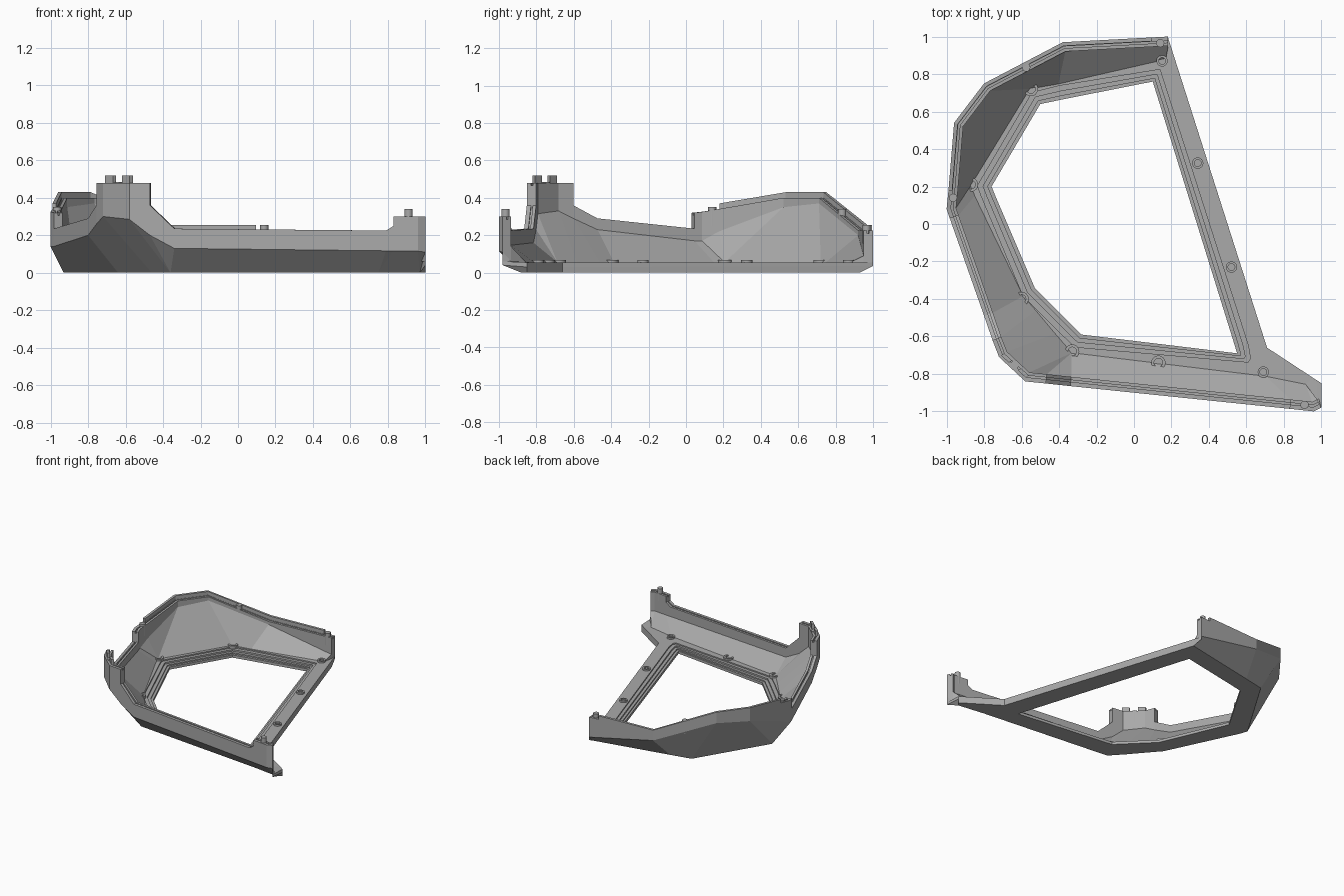
import bpy, bmesh, math
from mathutils import Vector

if "Cube" in bpy.data.objects:
    bpy.data.objects.remove(bpy.data.objects["Cube"], do_unlink=True)

grey = bpy.data.materials.new("plain grey")
grey.use_nodes = True
grey.diffuse_color = (0.4, 0.4, 0.4, 1)
grey.node_tree.nodes["Principled BSDF"].inputs["Base Color"].default_value = (0.4, 0.4, 0.4, 1)

FLOOR = 0.055      # top of the floor ring
WALL = 0.05        # wall thickness


def finish(bm, name, smooth=False):
    bmesh.ops.remove_doubles(bm, verts=bm.verts, dist=0.0005)
    bmesh.ops.recalc_face_normals(bm, faces=bm.faces)
    mesh = bpy.data.meshes.new(name)
    bm.to_mesh(mesh)
    bm.free()
    mesh.materials.append(grey)
    obj = bpy.data.objects.new(name, mesh)
    bpy.context.collection.objects.link(obj)
    if smooth:
        bpy.ops.object.select_all(action='DESELECT')
        obj.select_set(True)
        bpy.context.view_layer.objects.active = obj
        bpy.ops.object.shade_smooth_by_angle(angle=math.radians(35))
    return obj


def loft(name, sections, closed):
    """Skin a row of equal closed sections."""
    bm = bmesh.new()
    rows = [[bm.verts.new(p) for p in section] for section in sections]
    pairs = list(zip(rows, rows[1:]))
    if closed:
        pairs.append((rows[-1], rows[0]))
    else:
        bm.faces.new(rows[0])
        bm.faces.new(rows[-1])
    size = len(rows[0])
    for a, b in pairs:
        for i in range(size):
            j = (i + 1) % size
            bm.faces.new((a[i], a[j], b[j], b[i]))
    return finish(bm, name)


# Floor corners: outer edge of the flat underside, and the window corner beside it
corners = {
    "rear": ((0.2, 0.93), (0.1, 0.76)),
    "rear_mid": ((-0.42, 0.805), (-0.38, 0.665)),
    "rear_right": ((-0.59, 0.77), (-0.5, 0.64)),
    "side": ((-0.93, 0.21), (-0.76, 0.2)),
    "side_low": ((-0.91, 0.15), (-0.74, 0.15)),
    "front_right": ((-0.64, -0.42), (-0.53, -0.34)),
    "tower_a": ((-0.57, -0.5), (-0.46, -0.41)),
    "tower_b": ((-0.46, -0.63), (-0.36, -0.51)),
    "front": ((-0.36, -0.74), (-0.28, -0.59)),
    "front_end": ((0.75, -0.85), (0.55, -0.69)),
    "tip": ((0.97, -0.88), (0.55, -0.69)),
    "wing": ((1.0, -0.85), (0.55, -0.69)),
    "rail": ((0.71, -0.66), (0.535, -0.64)),
}

# Wall stations: x, y, crease height, top heights, floor corner
stations = [
    (0.18, 1.0, 0.06, (FLOOR, 0.225), "rear"),
    (-0.38, 0.97, 0.17, (0.225,), "rear_mid"),
    (-0.8, 0.75, 0.34, (0.4,), "rear_right"),
    (-0.96, 0.54, 0.32, (0.4,), "side"),
    (-0.99, 0.18, 0.19, (0.34,), "side"),
    (-1.0, 0.08, 0.14, (0.325,), "side"),
    (-0.983, 0.03, 0.14, (0.32, 0.235), "side_low"),
    (-0.8, -0.49, 0.2, (0.29,), "front_right"),
    (-0.755, -0.62, 0.26, (0.36, 0.48), "tower_a"),
    (-0.72, -0.71, 0.3, (0.48,), "tower_b"),
    (-0.58, -0.84, 0.285, (0.48,), "front"),
    (-0.47, -0.851, 0.2, (0.48, 0.36), "front"),
    (-0.34, -0.865, 0.13, (0.235,), "front"),
    (0.79, -0.982, 0.117, (0.225,), "front_end"),
    (0.83, -0.986, 0.116, (0.25, 0.3), "front_end"),
    (0.96, -1.0, 0.115, (0.3,), "tip"),
    (1.0, -0.98, 0.11, (0.3, 0.06), "tip"),
]
path = [Vector(s[:2]) for s in stations]


def inward(i):
    """Mitred inward normal of the wall path."""
    near = []
    for a, b in ((i - 1, i), (i, i + 1)):
        if a >= 0 and b < len(path):
            d = (path[b] - path[a]).normalized()
            near.append(Vector((-d.y, d.x)))
    total = sum(near, Vector((0, 0))).normalized()
    return total / total.dot(near[0])


def section(outer, normal, crease, top, key):
    """Cross-section through floor ring, sloped skirt, wall and window rim."""
    base, window = (Vector(p) for p in corners[key])
    span = (window - base).length
    step = (window - base) / span
    walled = top > 0.1
    low = min(crease, top - 0.02)
    groove = top - (0.015 if walled else 0)
    rim = [(window - step * d, z) for d, z in
           ((0.075, FLOOR), (0.075, 0.045), (0.045, 0.045), (0.045, 0.032), (0.02, 0.032), (0.02, 0.022))]
    pts = [(window, 0), (base, 0), (outer, low), (outer, top)]
    pts += [(outer + normal * f, z) for f, z in
            ((0.45, top), (0.45, groove), (0.65, groove), (0.65, top), (1, top))]
    pts += [(outer + normal, min(crease + 0.03, top)), (base + step * 0.06, FLOOR)]
    pts += rim + [(window, 0.022)]
    return [(p.x, p.y, z) for p, z in pts]


# Main shell: walls plus the low straight rail that closes the ring
sections = []
for i, (x, y, crease, tops, key) in enumerate(stations):
    for top in tops:
        sections.append(section(path[i], inward(i) * WALL, crease, top, key))
for key in ("wing", "rail"):
    base, window = (Vector(p) for p in corners[key])
    sections.append(section(base, (window - base).normalized() * 0.03, 0.03, FLOOR, key))
loft("frame_shell", sections, True)


# Raised lip on the rear wall
def lip_section(p, normal, z):
    q = p + normal * 0.02
    return [(p.x, p.y, z - 0.01), (q.x, q.y, z - 0.01), (q.x, q.y, z + 0.03), (p.x, p.y, z + 0.03)]


lip = [lip_section(path[i], inward(i), stations[i][3][-1]) for i in range(5)]
start = path[0].lerp(path[1], 0.15)
lip[0] = lip_section(start, inward(0), 0.225)
loft("rear_lip", lip, False)


# Lathed parts: screw bosses and locating pins
def lathe(name, x, y, profile, sides=24):
    rings = []
    for k in range(sides):
        a = math.tau * k / sides
        rings.append([(x + r * math.cos(a), y + r * math.sin(a), z) for r, z in profile])
    obj = loft(name, rings, True)
    bpy.ops.object.select_all(action='DESELECT')
    obj.select_set(True)
    bpy.context.view_layer.objects.active = obj
    bpy.ops.object.shade_smooth_by_angle(angle=math.radians(35))


bosses = [(-0.55, 0.72), (-0.87, 0.21), (-0.6, -0.4), (-0.33, -0.68), (0.13, -0.74),
          (0.69, -0.79), (0.52, -0.23), (0.34, 0.325), (0.15, 0.87)]
for n, (x, y) in enumerate(bosses):
    r = 0.038 if n < 5 else 0.03
    lathe(f"screw_boss_{n + 1}", x, y,
          [(r, 0.02), (r, 0.068), (r * 0.6, 0.068), (r * 0.6, 0.058), (0, 0.058), (0, 0.02)])

pins = [(0.14, 0.965, 0.255), (-0.575, 0.835, 0.34), (-0.965, 0.14, 0.35),
        (-0.635, -0.75, 0.485), (0.91, -0.965, 0.34)]
for n, (x, y, z) in enumerate(pins):
    lathe(f"locating_pin_{n + 1}", x, y,
          [(0.022, z - 0.1), (0.022, z), (0, z), (0, z - 0.1)], 16)


# Two small tabs on the tower
along = (path[10] - path[9]).normalized() * 0.028
across = inward(9).normalized() * 0.01
for n, (x, y) in enumerate(((-0.68, -0.715), (-0.59, -0.795))):
    c = Vector((x, y))
    ends = [[(*(c + along * s + across * t), z) for t, z in
             ((-1, 0.44), (1, 0.44), (1, 0.52), (-1, 0.52))] for s in (-1, 1)]
    loft(f"tower_tab_{n + 1}", ends, False)
